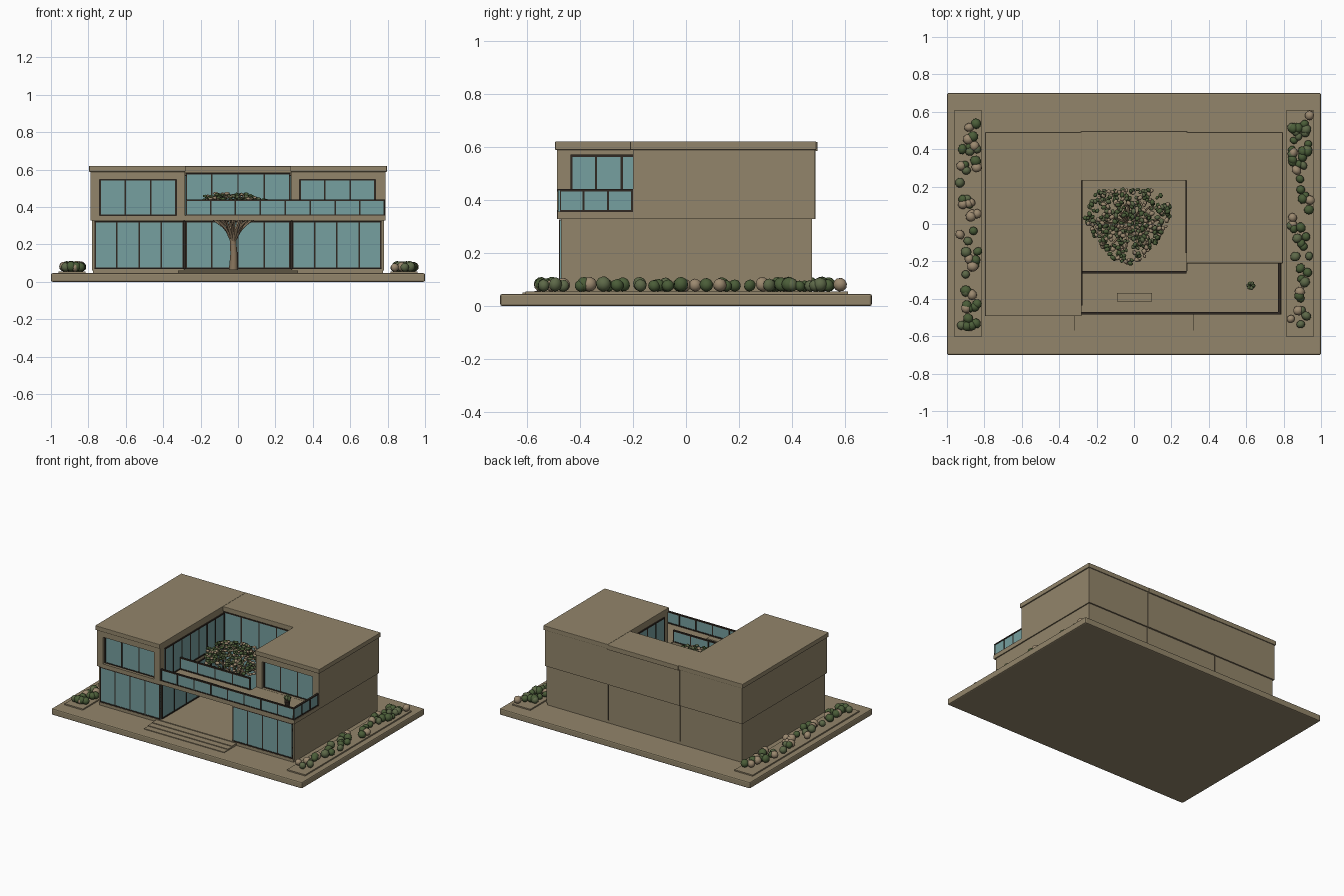
import bpy, bmesh, math, random
from mathutils import Matrix, Vector

random.seed(4)
cube = bpy.data.objects.get("Cube")
if cube:
    bpy.data.objects.remove(cube, do_unlink=True)


def material(name, r, g, b):
    m = bpy.data.materials.new(name)
    m.use_nodes = True
    m.diffuse_color = (r, g, b, 1)
    m.node_tree.nodes["Principled BSDF"].inputs["Base Color"].default_value = (r, g, b, 1)
    return m


STONE = material("warm stone", 0.29, 0.235, 0.145)
GLASS = material("blue green glass", 0.18, 0.35, 0.35)
FRAME = material("dark bronze", 0.03, 0.022, 0.016)
BARK = material("bark", 0.25, 0.18, 0.11)
GREEN = material("leaf green", 0.07, 0.11, 0.04)
MOSS = material("moss green", 0.11, 0.14, 0.065)
TAN = material("dry tan", 0.33, 0.25, 0.16)


def finish(name, bm, mats, smooth=False):
    mesh = bpy.data.meshes.new(name)
    bm.to_mesh(mesh)
    bm.free()
    for m in mats:
        mesh.materials.append(m)
    obj = bpy.data.objects.new(name, mesh)
    bpy.context.collection.objects.link(obj)
    if smooth:
        for p in mesh.polygons:
            p.use_smooth = True
    return obj


def add_box(bm, x, y, z, index=0):
    mid = Vector([(r[0] + r[1]) / 2 for r in (x, y, z)])
    size = [r[1] - r[0] for r in (x, y, z)]
    made = bmesh.ops.create_cube(bm, size=1, matrix=Matrix.Translation(mid) @ Matrix.Diagonal((*size, 1)))
    for f in {f for v in made["verts"] for f in v.link_faces}:
        f.material_index = index


def box(name, x, y, z, mat=STONE, bevel=0):
    bm = bmesh.new()
    add_box(bm, x, y, z)
    obj = finish(name, bm, [mat])
    if bevel:
        mod = obj.modifiers.new("edge", 'BEVEL')
        mod.width, mod.segments = bevel, 2
    return obj


def glazing(name, axis, at, span, z, panels, bar=0.008):
    """Glass sheet with bars; runs along the axis, standing at a fixed place on the other."""
    bm = bmesh.new()

    def piece(run, height, half, index):
        across = (at - half, at + half)
        add_box(bm, *((run, across) if axis == 'x' else (across, run)), height, index)

    piece(span, z, 0.003, 0)
    for i in range(panels + 1):
        p = span[0] + (span[1] - span[0]) * i / panels
        p = min(max(p, span[0] + bar / 2), span[1] - bar / 2)
        piece((p - bar / 2, p + bar / 2), z, 0.006, 1)
    for h in z:
        piece(span, (h - bar / 2, h + bar / 2), 0.007, 1)
    return finish(name, bm, [GLASS, FRAME])


def framed_front(name, x, y, z, hole_x, hole_z):
    """Four wall strips round a window opening."""
    bm = bmesh.new()
    add_box(bm, (x[0], hole_x[0]), y, z)
    add_box(bm, (hole_x[1], x[1]), y, z)
    add_box(bm, hole_x, y, (z[0], hole_z[0]))
    add_box(bm, hole_x, y, (hole_z[1], z[1]))
    return finish(name, bm, [STONE])


def blobs(name, items, mats):
    """Ellipsoid clumps from (centre, radii, material index)."""
    bm = bmesh.new()
    for centre, radii, index in items:
        turn = Matrix.Rotation(random.uniform(0, math.pi), 4, 'Z') @ Matrix.Rotation(random.uniform(-.5, .5), 4, 'X')
        made = bmesh.ops.create_icosphere(bm, subdivisions=2 if radii[0] > 0.02 else 1, radius=1,
                                          matrix=Matrix.Translation(centre) @ turn @ Matrix.Diagonal((*radii, 1)))
        for f in {f for v in made["verts"] for f in v.link_faces}:
            f.material_index = index
    return finish(name, bm, mats, True)


# Site slab, floor and entrance steps
box("site_slab", (-1, 1), (-0.7, 0.7), (0, 0.046), bevel=0.008)
box("floor_plinth", (-0.775, 0.775), (-0.475, 0.475), (0.04, 0.066))
for i in range(3):
    box(f"entrance_step_{i + 1}", (-0.32, 0.32), (-0.615 + 0.045 * i, -0.47), (0.04, 0.051 + 0.005 * i))

# Ground floor blocks with narrow joints between them
LOW = (0.06, 0.328)
box("ground_left_block", (-0.78, -0.29), (-0.47, 0.475), LOW)
box("ground_right_block", (0.29, 0.78), (-0.47, 0.475), LOW)
box("ground_back_block", (-0.284, 0.284), (0.245, 0.475), LOW)
box("ground_joint_backing", (-0.3, 0.3), (0.25, 0.47), LOW, FRAME)
for side in (-1, 1):
    tag = "left" if side < 0 else "right"
    span = sorted((side * 0.29, side * 0.768))
    glazing(f"ground_{tag}_front_glass", 'x', -0.472, span, (0.073, 0.322), 4)
    glazing(f"ground_{tag}_court_glass", 'y', side * 0.288, (-0.46, 0.24), (0.073, 0.322), 5)
glazing("ground_back_court_glass", 'x', 0.243, (-0.282, 0.282), (0.073, 0.322), 4)

# Upper floor
HIGH = (0.328, 0.592)
box("upper_left_block", (-0.788, -0.284), (-0.455, 0.485), HIGH)
framed_front("upper_left_front_wall", (-0.788, -0.284), (-0.485, -0.455), HIGH, (-0.74, -0.33), (0.355, 0.548))
glazing("upper_left_front_window", 'x', -0.459, (-0.74, -0.33), (0.357, 0.546), 3)
box("upper_right_block", (0.284, 0.788), (-0.17, 0.485), HIGH)
framed_front("upper_right_front_wall", (0.284, 0.788), (-0.2, -0.17), HIGH, (0.33, 0.735), (0.355, 0.548))
glazing("upper_right_front_window", 'x', -0.174, (0.33, 0.735), (0.357, 0.546), 3)
box("upper_back_block", (-0.29, 0.29), (0.245, 0.487), HIGH)
glazing("upper_left_court_window", 'y', -0.283, (-0.435, 0.24), (0.357, 0.566), 7)
glazing("upper_right_court_window", 'y', 0.283, (-0.155, 0.24), (0.357, 0.566), 4)
glazing("upper_back_court_window", 'x', 0.243, (-0.28, 0.28), (0.357, 0.577), 4)

# Roof plates
box("roof_left", (-0.796, -0.281), (-0.493, 0.491), (0.588, 0.62), bevel=0.003)
box("roof_right", (0.281, 0.796), (-0.21, 0.491), (0.588, 0.62), bevel=0.003)
box("roof_back", (-0.285, 0.285), (0.232, 0.496), (0.584, 0.618), bevel=0.003)

# Balcony, railings and furniture
box("balcony_centre_slab", (-0.285, 0.3), (-0.484, -0.25), (0.327, 0.354))
box("balcony_right_slab", (0.284, 0.788), (-0.484, -0.19), (0.327, 0.354))
RAIL = (0.357, 0.436)
glazing("balcony_front_railing", 'x', -0.477, (-0.28, 0.785), RAIL, 8)
glazing("balcony_side_railing", 'y', 0.778, (-0.48, -0.2), RAIL, 3)
glazing("balcony_court_railing", 'x', -0.257, (-0.28, 0.28), RAIL, 4)
box("balcony_bench", (-0.09, 0.095), (-0.415, -0.37), (0.354, 0.385))
bm = bmesh.new()
bmesh.ops.create_cone(bm, cap_ends=True, segments=16, radius1=0.014, radius2=0.02, depth=0.04,
                      matrix=Matrix.Translation((0.625, -0.33, 0.374)))
finish("balcony_plant_pot", bm, [FRAME])
blobs("balcony_plant", [(Vector((0.625 + 0.013 * math.cos(a), -0.33 + 0.013 * math.sin(a), 0.412 + 0.004 * (a % 3))),
                         (0.013, 0.011, 0.018), a % 2) for a in range(6)], [GREEN, MOSS])

# Courtyard tree: trunk and spreading branches
curve = bpy.data.curves.new("tree_trunk", 'CURVE')
curve.dimensions, curve.bevel_depth, curve.bevel_resolution = '3D', 0.022, 2
curve.use_fill_caps = True
curve.materials.append(BARK)


def limb(points, radii):
    s = curve.splines.new('POLY')
    s.points.add(len(points) - 1)
    for p, co, r in zip(s.points, points, radii):
        p.co, p.radius = (*co, 1), r


root = Vector((-0.025, 0, 0.06))
limb([root, root + Vector((0.003, 0, 0.09)), root + Vector((-0.004, 0, 0.19))], (1.1, 0.85, 0.75))
for i in range(22):
    a, reach = i * 2.4, 0.04 + 0.12 * math.sqrt((i + 0.5) / 22)
    out = Vector((math.cos(a), math.sin(a), 0))
    start = root + Vector((0, 0, 0.14 + 0.002 * i))
    limb([start, start + out * reach * 0.35 + Vector((0, 0, 0.06)),
          root + out * reach + Vector((0, 0, 0.3))], (0.5, 0.32, 0.2))
bpy.context.collection.objects.link(bpy.data.objects.new("tree_trunk", curve))

# Tree canopy
leaves = []
for i in range(430):
    a, d = random.uniform(0, 2 * math.pi), math.sqrt(random.random())
    reach = 0.2 + 0.025 * math.sin(3 * a)
    dome = 0.475 - 0.07 * d ** 3
    z = dome - random.random() ** 1.5 * (0.11 - 0.04 * d)
    r = random.uniform(0.009, 0.015)
    leaves.append((Vector((-0.035 + d * reach * 1.08 * math.cos(a), 0.01 + d * reach * math.sin(a), z)),
                   (r * 1.3, r, r * 0.75), random.choice((0, 0, 1, 2, 2))))
blobs("tree_canopy", leaves, [GREEN, MOSS, TAN])

# Planting beds along both sides
for side in (-1, 1):
    tag = "left" if side < 0 else "right"
    box(f"{tag}_planting_bed", sorted((side * 0.815, side * 0.96)), (-0.605, 0.61), (0.04, 0.055))
    shrubs = []
    for i in range(52):
        r = random.uniform(0.021, 0.029)
        shrubs.append((Vector((side * random.uniform(0.835, 0.94), random.uniform(-0.58, 0.585), 0.054 + r)),
                       (r, r * random.uniform(0.8, 1.1), r), random.choice((0, 0, 1, 2))))
    blobs(f"{tag}_shrubs", shrubs, [GREEN, MOSS, TAN])
